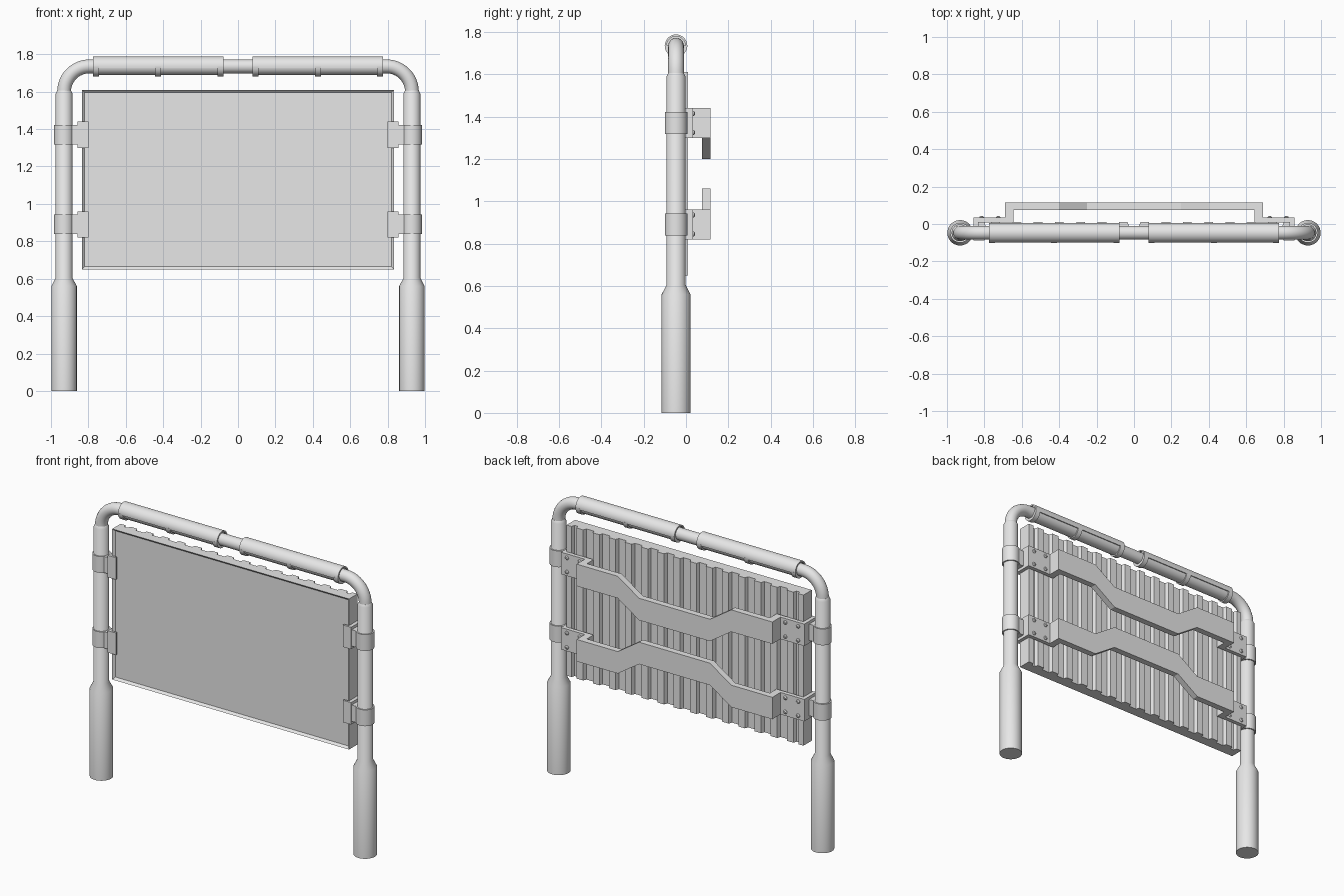
import bpy, bmesh, math
from mathutils import Vector

cube = bpy.data.objects.get("Cube")
if cube:
    bpy.data.objects.remove(cube, do_unlink=True)

grey = bpy.data.materials.new("plain_grey")
grey.use_nodes = True
grey.diffuse_color = (0.8, 0.8, 0.8, 1)
grey.node_tree.nodes["Principled BSDF"].inputs["Base Color"].default_value = (0.8, 0.8, 0.8, 1)

POST_X, POST_Y, BAR_Z = 0.93, -0.047, 1.735


def finish(name, bm, smooth=False):
    bmesh.ops.recalc_face_normals(bm, faces=bm.faces)
    mesh = bpy.data.meshes.new(name)
    bm.to_mesh(mesh)
    bm.free()
    obj = bpy.data.objects.new(name, mesh)
    bpy.context.collection.objects.link(obj)
    mesh.materials.append(grey)
    if smooth:
        bpy.ops.object.select_all(action='DESELECT')
        obj.select_set(True)
        bpy.context.view_layer.objects.active = obj
        bpy.ops.object.shade_smooth_by_angle(angle=math.radians(35))
    return obj


def prism(name, outline, axis, lo, hi, smooth=False):
    """Extrude an outline along an axis: x uses (y, z), y uses (x, z), z uses (x, y)."""
    def place(a, b, c):
        return {'x': (c, a, b), 'y': (a, c, b), 'z': (a, b, c)}[axis]
    bm = bmesh.new()
    near = [bm.verts.new(place(a, b, lo)) for a, b in outline]
    far = [bm.verts.new(place(a, b, hi)) for a, b in outline]
    bm.faces.new(near)
    bm.faces.new(far)
    n = len(outline)
    for i in range(n):
        j = (i + 1) % n
        bm.faces.new((near[i], near[j], far[j], far[i]))
    return finish(name, bm, smooth)


def box(name, x, y, z):
    x = sorted(x)
    return prism(name, [(x[0], y[0]), (x[1], y[0]), (x[1], y[1]), (x[0], y[1])], 'z', *z)


def arc(cx, cy, r, start, end, steps):
    angles = [math.radians(start + (end - start) * i / steps) for i in range(steps + 1)]
    return [(cx + r * math.cos(a), cy + r * math.sin(a)) for a in angles]


def circle(cx, cy, r, steps=32):
    return arc(cx, cy, r, 0, 360, steps)[:-1]


def lathe(name, profile, origin, axis='Z', steps=32):
    """Spin (radius, height) points around z, or around y for bolts."""
    bm = bmesh.new()
    rings = []
    for r, h in profile:
        ring = []
        for a, b in circle(0, 0, r, steps):
            offset = (a, b, h) if axis == 'Z' else (a, h, b)
            ring.append(bm.verts.new(Vector(origin) + Vector(offset)))
        rings.append(ring)
    for low, high in zip(rings, rings[1:]):
        for i in range(steps):
            j = (i + 1) % steps
            bm.faces.new((low[i], low[j], high[j], high[i]))
    bm.faces.new(rings[0])
    bm.faces.new(rings[-1])
    return finish(name, bm, True)


# Posts with thick feet and tapered tops
for side, s in (("left", 1), ("right", -1)):
    lathe(side + "_post",
          [(0.068, 0), (0.068, 0.56), (0.045, 0.605), (0.045, 1.59), (0.037, 1.605)],
          (s * POST_X, POST_Y, 0))

# Bent top bar, swept as a round tube
R = 0.135
path = (arc(-POST_X + R, 1.6, R, 180, 90, 12) + arc(POST_X - R, 1.6, R, 90, 0, 12))
bm = bmesh.new()
rings = []
for i, (px, pz) in enumerate(path):
    a, b = path[max(i - 1, 0)], path[min(i + 1, len(path) - 1)]
    if i in (0, len(path) - 1):
        out = Vector((1, 0, 0)) * (-1 if i == 0 else 1)
    else:
        centre_x = math.copysign(POST_X - R, px) if abs(px) > POST_X - R else px
        out = Vector((px - centre_x, 0, pz - 1.6)).normalized()
    rings.append([bm.verts.new(Vector((px, POST_Y, pz)) + out * u + Vector((0, v, 0)))
                  for u, v in circle(0, 0, 0.037, 24)])
for p, q in zip(rings, rings[1:]):
    for i in range(24):
        j = (i + 1) % 24
        bm.faces.new((p[i], p[j], q[j], q[i]))
bm.faces.new(rings[0])
bm.faces.new(rings[-1])
finish("top_bar", bm, True)

# Lamps: half-round covers, inner tubes and three clips each
for side, s in (("left", 1), ("right", -1)):
    lo, hi = sorted((s * 0.078, s * 0.775))
    cover = (arc(POST_Y, BAR_Z, 0.053, -8, 188, 20) + arc(POST_Y, BAR_Z, 0.044, 188, -8, 20))
    prism(side + "_lamp_cover", cover, 'x', lo, hi, True)
    prism(side + "_lamp_tube", circle(POST_Y, BAR_Z, 0.0455), 'x', lo + 0.01, hi - 0.01, True)
    for i, start in enumerate((lo, (lo + hi) / 2 - 0.016, hi - 0.032)):
        prism(f"{side}_lamp_clip_{i + 1}", arc(POST_Y, BAR_Z, 0.0535, 180, 360, 16),
              'x', start, start + 0.032, True)

# Panel: ribbed back and recessed front
W, RIB, VALLEY = 0.835, 0.01, -0.012
back = [(W, RIB), (W - 0.035, RIB), (W - 0.042, VALLEY)]
for k in range(13, -1, -1):
    c = (k - 6.5) * 0.114
    back += [(c + 0.031, VALLEY), (c + 0.023, RIB), (c - 0.023, RIB), (c - 0.031, VALLEY)]
back += [(-W + 0.042, VALLEY), (-W + 0.035, RIB), (-W, RIB)]
panel = prism("panel", [(-W, -0.075), (W, -0.075)] + back, 'z', 0.65, 1.61)
bm = bmesh.new()
bm.from_mesh(panel.data)
front = [f for f in bm.faces if f.normal.y < -0.9 and f.calc_center_median().y < -0.07]
bmesh.ops.inset_region(bm, faces=front, thickness=0.02)
bmesh.ops.translate(bm, verts=front[0].verts, vec=(0, 0.014, 0))
bm.to_mesh(panel.data)
bm.free()

# Clamps, edge brackets, mounting flanges and bolts
for level, z in (("upper", 1.37), ("lower", 0.89)):
    tall = (z - 0.07, z + 0.07)
    for side, s in (("left", 1), ("right", -1)):
        tag = f"{level}_{side}"
        lathe(tag + "_clamp", [(0.053, z - 0.052), (0.053, z + 0.052)],
              (s * POST_X, POST_Y, 0))
        box(tag + "_clamp_tab", (s * 0.85, s * 0.9), (-0.08, -0.014), (z - 0.052, z + 0.052))
        box(tag + "_bracket_front", (s * 0.80, s * 0.858), (-0.087, -0.074), tall)
        box(tag + "_bracket_side", (s * 0.834, s * 0.858), (-0.08, 0.02), tall)
        box(tag + "_flange", (s * 0.66, s * 0.858), (0.009, 0.034), tall)
        box(tag + "_beam_leg", (s * 0.645, s * 0.69), (0.009, 0.08), tall)
        for i, (bx, dz) in enumerate(((0.815, 0.045), (0.815, -0.045),
                                      (0.725, 0.045), (0.725, -0.045))):
            lathe(f"{tag}_bolt_{i + 1}", [(0.013, 0.03), (0.012, 0.037), (0.006, 0.042)],
                  (s * bx, 0, z + dz), 'Y', 12)

    # Cranked beam across the back
    shift = -0.10 if level == "upper" else 0.10
    line = [(-0.69, 0), (-0.40, 0), (-0.25, shift), (0.25, shift), (0.40, 0), (0.69, 0)]
    outline = ([(x, z + d - 0.07) for x, d in line]
               + [(x, z + d + 0.07) for x, d in reversed(line)])
    prism(level + "_beam", outline, 'y', 0.076, 0.116)
